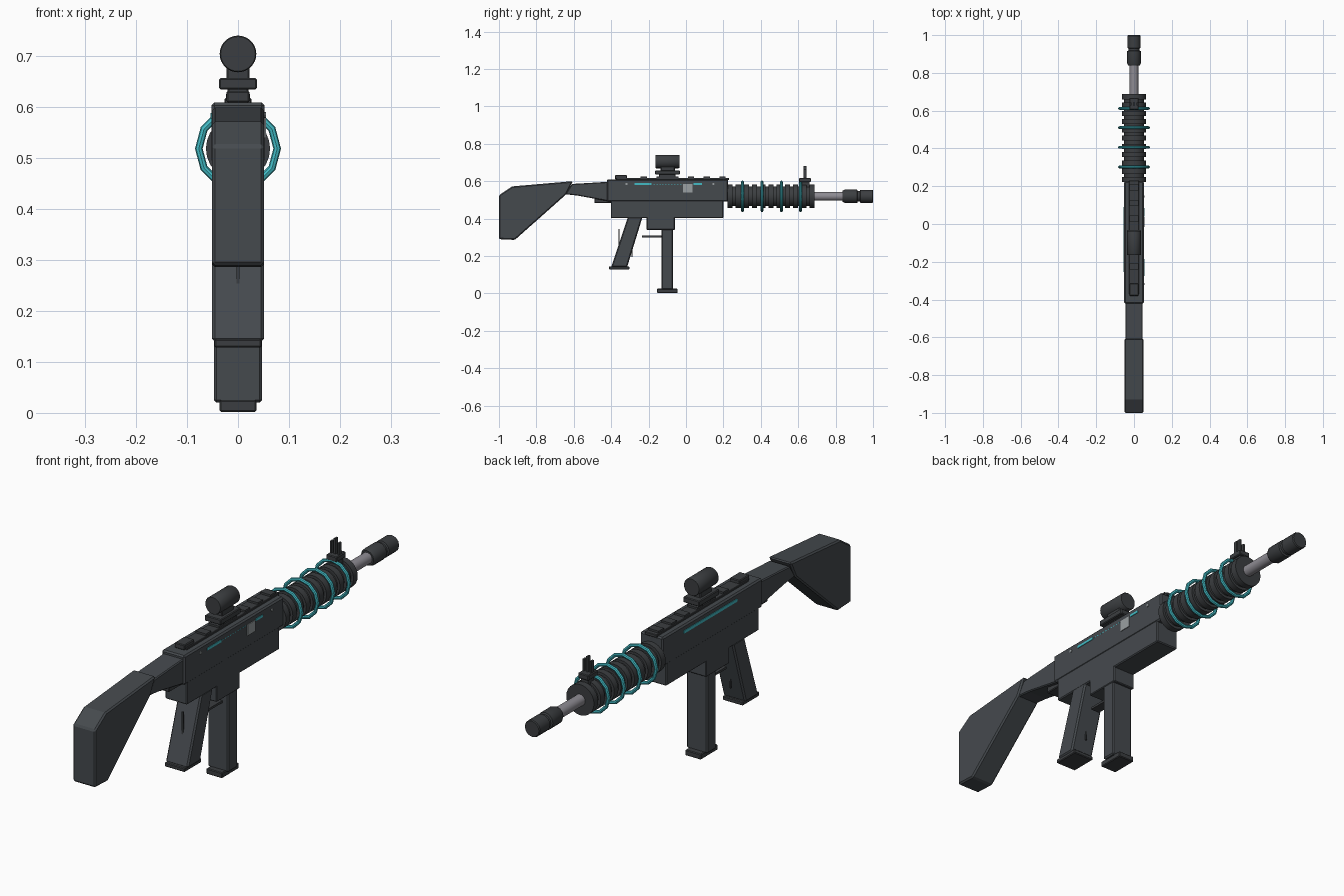
import bpy, bmesh, math
from mathutils import Matrix, Vector

if "Cube" in bpy.data.objects:
    bpy.data.objects.remove(bpy.data.objects["Cube"])


def material(name, rgb):
    m = bpy.data.materials.new(name)
    m.diffuse_color = (*rgb, 1)
    m.use_nodes = True
    m.node_tree.nodes["Principled BSDF"].inputs["Base Color"].default_value = m.diffuse_color
    return m


BODY = material("gunmetal", (0.060, 0.068, 0.076))
DARK = material("charcoal", (0.044, 0.048, 0.052))
CYAN = material("cyan", (0.055, 0.50, 0.56))
STEEL = material("barrel_steel", (0.27, 0.26, 0.29))
PLATE = material("plate_grey", (0.32, 0.35, 0.36))
AXIS_Z = 0.519


def finish(name, bm, mat, bevel=0.0, smooth=False):
    bmesh.ops.recalc_face_normals(bm, faces=bm.faces)
    me = bpy.data.meshes.new(name)
    bm.to_mesh(me)
    bm.free()
    me.materials.append(mat)
    ob = bpy.data.objects.new(name, me)
    bpy.context.collection.objects.link(ob)
    if bevel:
        mod = ob.modifiers.new("edge_bevel", 'BEVEL')
        mod.width = bevel
        mod.segments = 1
        mod.limit_method = 'ANGLE'
    if smooth:
        bpy.ops.object.select_all(action='DESELECT')
        ob.select_set(True)
        bpy.context.view_layer.objects.active = ob
        bpy.ops.object.shade_smooth_by_angle(angle=math.radians(35))
    return ob


def add_box(bm, x, y, z):
    size = Vector((x[1] - x[0], y[1] - y[0], z[1] - z[0]))
    mid = Vector((x[0] + x[1], y[0] + y[1], z[0] + z[1])) / 2
    bmesh.ops.create_cube(bm, size=1, matrix=Matrix.Translation(mid) @ Matrix.Diagonal((*size, 1)))


def box(name, half, y, z, mat=BODY, bevel=0.003):
    bm = bmesh.new()
    add_box(bm, (-half, half), y, z)
    return finish(name, bm, mat, bevel)


def extrude_profile(name, pts, half, mat=BODY, bevel=0.004):
    """Side outline given as (y, z), extruded across x."""
    bm = bmesh.new()
    left = [bm.verts.new((-half, y, z)) for y, z in pts]
    right = [bm.verts.new((half, y, z)) for y, z in pts]
    bm.faces.new(left)
    bm.faces.new(right)
    for i in range(len(pts)):
        j = (i + 1) % len(pts)
        bm.faces.new((left[i], left[j], right[j], right[i]))
    return finish(name, bm, mat, bevel)


def lathe(name, pts, mat, z=AXIS_Z, sides=24, smooth=True):
    """Closed solid turned about the y axis from (y, radius) points."""
    bm = bmesh.new()
    rings = []
    for y, r in pts:
        rings.append([bm.verts.new((r * math.cos(2 * math.pi * k / sides), y,
                                    z + r * math.sin(2 * math.pi * k / sides)))
                      for k in range(sides)])
    for a, b in zip(rings, rings[1:]):
        for k in range(sides):
            n = (k + 1) % sides
            bm.faces.new((a[k], a[n], b[n], b[k]))
    bm.faces.new(rings[0])
    bm.faces.new(rings[-1])
    return finish(name, bm, mat, 0, smooth)


# Shoulder stock and neck
extrude_profile("stock", [(-1.0, 0.29), (-1.0, 0.525), (-0.93, 0.572), (-0.605, 0.60),
                          (-0.64, 0.53), (-0.915, 0.286)], 0.051, BODY, 0.006)
extrude_profile("stock_neck", [(-0.645, 0.53), (-0.61, 0.585), (-0.41, 0.597),
                               (-0.41, 0.492), (-0.58, 0.523)], 0.046)
box("neck_latch", 0.03, (-0.49, -0.40), (0.482, 0.515), DARK)

# Receiver halves and magazine well
box("upper_receiver", 0.052, (-0.422, 0.225), (0.49, 0.61), BODY, 0.006)
box("lower_receiver", 0.050, (-0.402, 0.20), (0.402, 0.51), BODY, 0.004)
box("magazine_well", 0.050, (-0.21, -0.06), (0.34, 0.41))

# Magazine
box("magazine", 0.047, (-0.13, -0.07), (0.02, 0.35), BODY, 0.005)
box("magazine_base", 0.036, (-0.155, -0.045), (0.002, 0.025), DARK)

# Grip, trigger and guard
extrude_profile("grip", [(-0.31, 0.41), (-0.232, 0.41), (-0.315, 0.14), (-0.40, 0.14)], 0.051, BODY, 0.006)
box("grip_base", 0.046, (-0.412, -0.303), (0.128, 0.145), DARK)
box("trigger_guard", 0.02, (-0.235, -0.12), (0.30, 0.309), DARK, 0)
box("trigger_rod", 0.003, (-0.292, -0.286), (0.195, 0.40), DARK, 0)
box("rear_rod", 0.003, (-0.362, -0.356), (0.24, 0.345), DARK, 0)

# Top rail with raised teeth
box("top_rail", 0.027, (-0.37, 0.23), (0.605, 0.618), DARK, 0.002)
bm = bmesh.new()
for i in range(6):
    y = -0.225 + i * 0.084
    add_box(bm, (-0.024, 0.024), (y - 0.017, y + 0.017), (0.614, 0.626))
finish("rail_teeth", bm, DARK)
box("rear_rail_cap", 0.023, (-0.38, -0.315), (0.61, 0.632), DARK)

# Scope and mount
box("scope_foot", 0.021, (-0.145, -0.055), (0.615, 0.64), DARK)
box("scope_mount", 0.037, (-0.165, -0.033), (0.635, 0.658), DARK)
box("scope_neck", 0.023, (-0.135, -0.06), (0.655, 0.68), DARK)
lathe("scope_tube", [(-0.163, 0.034), (-0.16, 0.036), (-0.039, 0.036), (-0.036, 0.034)],
      DARK, 0.705, 32)

# Ribbed barrel shroud
ribs = []
for i in range(11):
    y = 0.222 + i * 0.0438
    ribs += [(y, 0.052), (y, 0.063), (y + 0.027, 0.063), (y + 0.027, 0.052)]
lathe("barrel_shroud", ribs, DARK)

# Glowing coils around the shroud
for i, y0 in enumerate((0.302, 0.406, 0.51, 0.612)):
    bm = bmesh.new()
    n, m = 12, 8
    grid = []
    for a in range(n):
        t = 2 * math.pi * a / n
        ring = []
        for b in range(m):
            p = 2 * math.pi * b / m
            r = 0.077 + 0.0075 * math.cos(p)
            ring.append(bm.verts.new((r * math.cos(t), y0 + 0.0075 * math.sin(p), AXIS_Z + r * math.sin(t))))
        grid.append(ring)
    for a in range(n):
        for b in range(m):
            c, d = (a + 1) % n, (b + 1) % m
            bm.faces.new((grid[a][b], grid[c][b], grid[c][d], grid[a][d]))
    finish(f"coil_{i + 1}", bm, CYAN, 0, True)

# Barrel and muzzle brake
lathe("barrel", [(0.64, 0.023), (0.87, 0.023)], STEEL)
lathe("muzzle_brake", [(0.838, 0.030), (0.85, 0.036), (0.915, 0.036), (0.918, 0.029), (0.929, 0.029),
                       (0.932, 0.035), (0.996, 0.035), (1.0, 0.032)], DARK, AXIS_Z, 12)

# Front sight
box("sight_foot", 0.016, (0.62, 0.66), (0.57, 0.60), DARK, 0)
box("sight_base", 0.024, (0.605, 0.668), (0.595, 0.617), DARK)
bm = bmesh.new()
for x, top in ((-0.017, 0.665), (0, 0.68), (0.017, 0.665)):
    add_box(bm, (x - 0.004, x + 0.004), (0.627, 0.643), (0.61, top))
finish("sight_posts", bm, DARK)

# Light strips set on the receiver sides
bm = bmesh.new()
for y in ((-0.275, -0.185), (0.04, 0.085)):
    add_box(bm, (0.050, 0.0545), y, (0.579, 0.589))
for i in range(10):
    y = -0.175 + i * 0.016
    add_box(bm, (0.050, 0.0528), (y, y + 0.008), (0.582, 0.585))
add_box(bm, (-0.0545, -0.050), (-0.255, 0.09), (0.577, 0.589))
finish("light_strips", bm, CYAN)

# Ejection plate and rivets
bm = bmesh.new()
add_box(bm, (0.050, 0.055), (-0.015, 0.036), (0.54, 0.585))
for y in (-0.318, 0.146):
    bmesh.ops.create_cone(bm, cap_ends=True, segments=8, radius1=0.006, radius2=0.006, depth=0.006,
                          matrix=Matrix.Translation((0.052, y, 0.585)) @ Matrix.Rotation(math.pi / 2, 4, 'Y'))
finish("ejection_plate_and_rivets", bm, PLATE)
